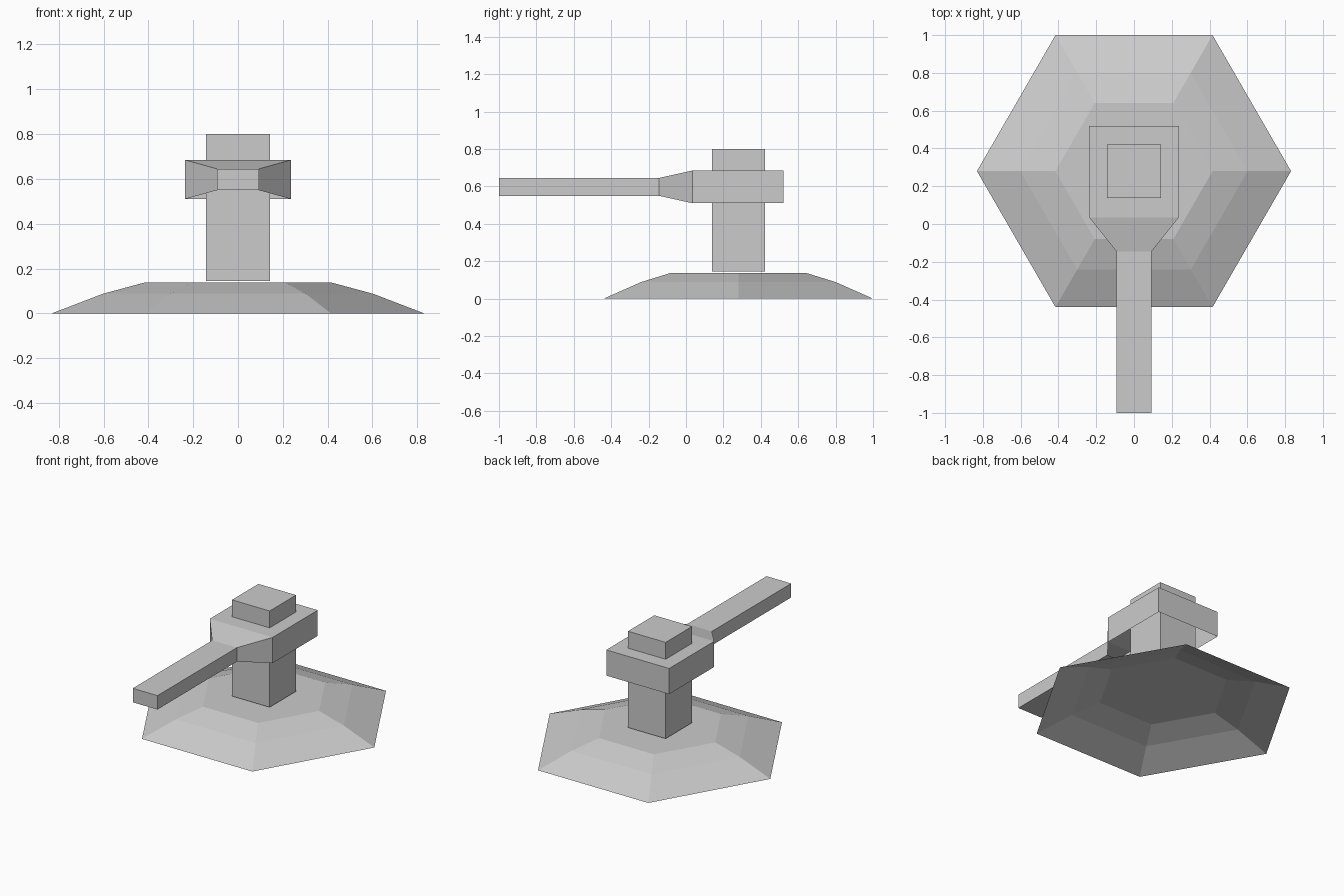
import bpy, bmesh, math

if "Cube" in bpy.data.objects:
    bpy.data.objects.remove(bpy.data.objects["Cube"])

CY = 0.28  # y of the base and post centre


def finish(name, bm):
    bmesh.ops.recalc_face_normals(bm, faces=bm.faces[:])
    me = bpy.data.meshes.new(name)
    bm.to_mesh(me)
    bm.free()
    ob = bpy.data.objects.new(name, me)
    bpy.context.collection.objects.link(ob)
    return ob


def bridge(bm, a, b, skip=()):
    n = len(a)
    for i in range(n):
        if i not in skip:
            j = (i + 1) % n
            bm.faces.new((a[i], a[j], b[j], b[i]))


# Six-sided domed base, a thin shell open underneath
bm = bmesh.new()
rings = []
for r, z in ((0.8314, 0), (0.602, 0.088), (0.416, 0.138)):
    rings.append([bm.verts.new((r * math.cos(k * math.pi / 3),
                                CY + r * math.sin(k * math.pi / 3), z))
                  for k in range(6)])
for a, b in zip(rings, rings[1:]):
    bridge(bm, a, b)
bm.faces.new(rings[-1])
base = finish("base", bm)
# keep the outside of the open shell facing up
if base.data.polygons[-1].normal.z < 0:
    base.data.flip_normals()

# Square post
bm = bmesh.new()
bmesh.ops.create_cube(bm, size=1)
for v in bm.verts:
    v.co = (v.co.x * 0.284, v.co.y * 0.284 + CY, v.co.z * 0.656 + 0.472)
finish("post", bm)

# Lever: block head (open below), tapered neck, straight handle
bm = bmesh.new()
secs = []
for y, w, z0, z1 in ((-1, 0.093, 0.55, 0.645), (-0.145, 0.093, 0.55, 0.645),
                     (0.035, 0.237, 0.51, 0.685), (0.52, 0.237, 0.51, 0.685)):
    secs.append([bm.verts.new(p) for p in
                 ((-w, y, z0), (w, y, z0), (w, y, z1), (-w, y, z1))])
bridge(bm, secs[0], secs[1])
bridge(bm, secs[1], secs[2], skip=(0,))
bridge(bm, secs[2], secs[3], skip=(0,))
bm.faces.new(secs[0])
bm.faces.new(secs[-1])
finish("lever", bm)
